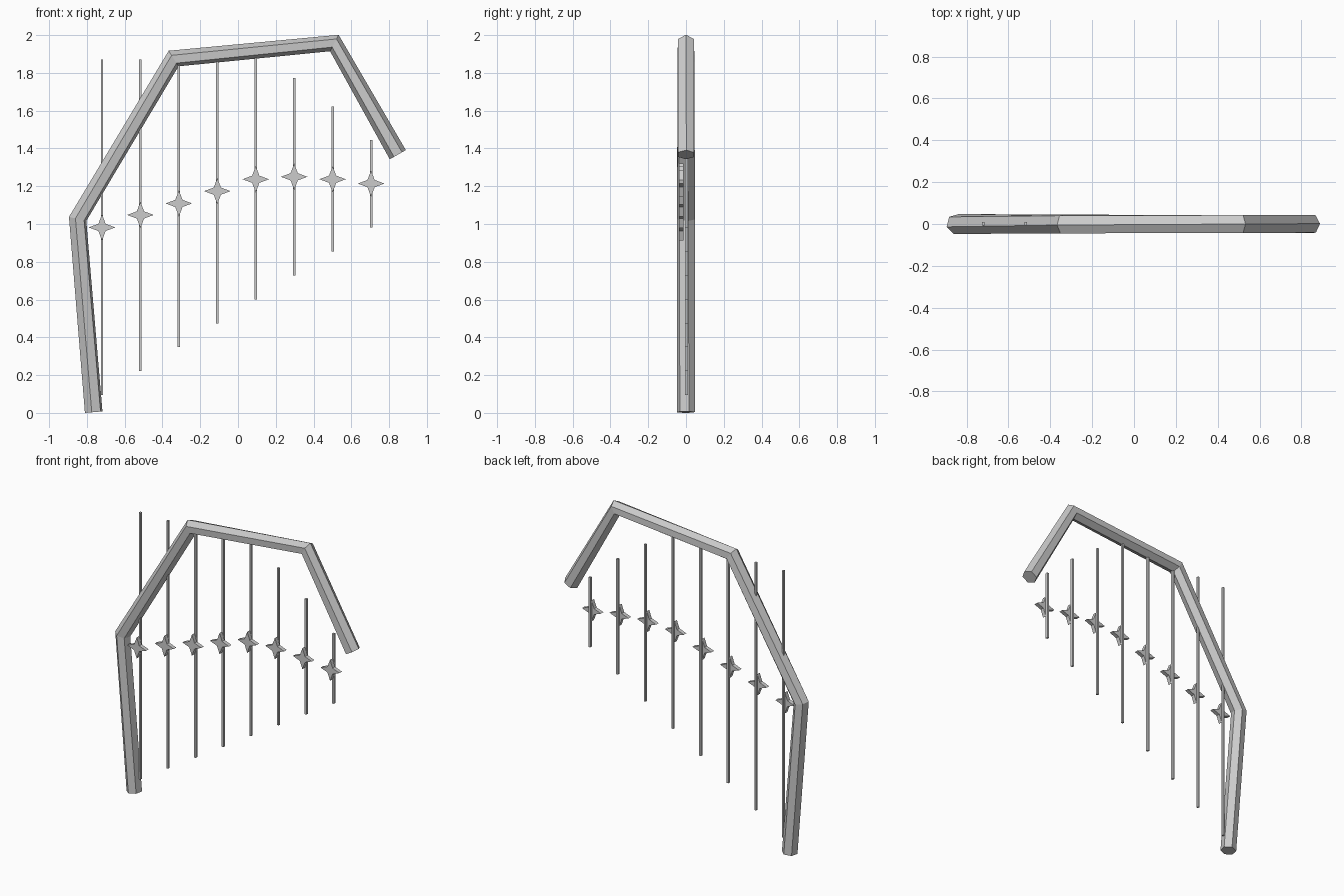
import bpy
import bmesh
from math import sin, cos, radians
from mathutils import Vector

cube = bpy.data.objects.get("Cube")
if cube:
    bpy.data.objects.remove(cube, do_unlink=True)

grey = bpy.data.materials.new("plain grey")
grey.use_nodes = True
colour = (0.6, 0.6, 0.6, 1)
grey.diffuse_color = colour
grey.node_tree.nodes["Principled BSDF"].inputs["Base Color"].default_value = colour


def finish(bm, name):
    bmesh.ops.recalc_face_normals(bm, faces=bm.faces)
    mesh = bpy.data.meshes.new(name)
    bm.to_mesh(mesh)
    bm.free()
    mesh.materials.append(grey)
    obj = bpy.data.objects.new(name, mesh)
    bpy.context.collection.objects.link(obj)
    return obj


# Bent hexagonal frame: one ring per joint, each set on the corner's bisector
def make_frame(path, twists, radius, sides=6):
    bm = bmesh.new()
    pts = [Vector((x, 0, z)) for x, z in path]
    rings = []
    for i, (p, twist) in enumerate(zip(pts, twists)):
        before = (p - pts[i - 1]).normalized() if i else Vector()
        after = (pts[i + 1] - p).normalized() if i + 1 < len(pts) else Vector()
        along = (before + after).normalized()
        outer = Vector((-along.z, 0, along.x))
        front = Vector((0, -1, 0))
        ring = []
        for k in range(sides):
            a = radians(twist + 360 * k / sides)
            ring.append(bm.verts.new(p + radius * (cos(a) * outer + sin(a) * front)))
        rings.append(ring)
    for lower, upper in zip(rings, rings[1:]):
        for k in range(sides):
            n = (k + 1) % sides
            bm.faces.new((lower[k], lower[n], upper[n], upper[k]))
    bm.faces.new(rings[0])
    bm.faces.new(rings[-1])
    return finish(bm, "frame")


make_frame([(-0.764, 0.004), (-0.849, 1.027), (-0.341, 1.876), (0.51, 1.958), (0.846, 1.367)],
           [18, 16, 6, 0, -2], 0.049)


# Thin square hanging rod
def make_rod(name, x, bottom, top):
    bm = bmesh.new()
    bmesh.ops.create_cube(bm, size=1)
    bmesh.ops.scale(bm, vec=(0.013, 0.016, top - bottom), verts=bm.verts)
    bmesh.ops.translate(bm, vec=(x, 0.002, (top + bottom) / 2), verts=bm.verts)
    return finish(bm, name)


# Four-pointed star plate standing just in front of its rod
def make_star(name, x, z, tip=0.07, notch=0.027, front=-0.038, depth=0.026):
    bm = bmesh.new()
    verts = []
    for k in range(8):
        r = notch if k % 2 else tip
        a = radians(45 * k)
        verts.append(bm.verts.new((x + r * cos(a), front, z + r * sin(a))))
    face = bm.faces.new(verts)
    solid = bmesh.ops.extrude_face_region(bm, geom=[face], use_keep_orig=True)
    moved = [v for v in solid["geom"] if isinstance(v, bmesh.types.BMVert)]
    bmesh.ops.translate(bm, vec=(0, depth, 0), verts=moved)
    return finish(bm, name)


rod_tops = [1.87, 1.87, 1.87, 1.87, 1.88, 1.773, 1.622, 1.445]
star_heights = [0.982, 1.048, 1.109, 1.174, 1.237, 1.25, 1.237, 1.214]
for i, (top, height) in enumerate(zip(rod_tops, star_heights)):
    x = -0.72 + 0.2035 * i
    make_rod(f"rod_{i + 1}", x, 0.095 + 0.1265 * i, top)
    make_star(f"star_{i + 1}", x, height)
